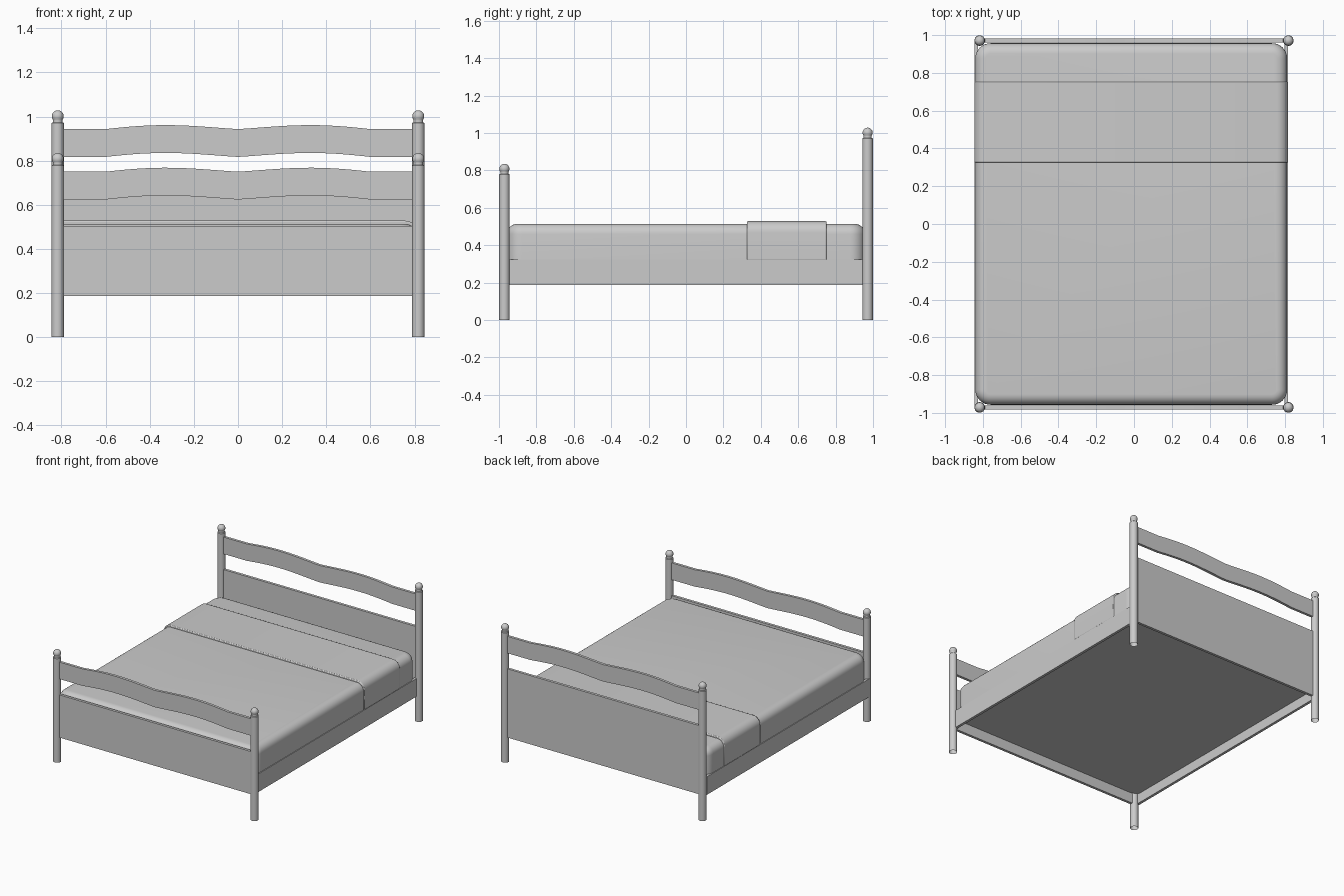
import bpy, bmesh, math

if "Cube" in bpy.data.objects:
    bpy.data.objects.remove(bpy.data.objects["Cube"])

PX, PY, R = 0.817, 0.971, 0.028   # post centre and radius


def finish(name, bm, smooth=False):
    bmesh.ops.recalc_face_normals(bm, faces=bm.faces)
    me = bpy.data.meshes.new(name)
    bm.to_mesh(me)
    bm.free()
    ob = bpy.data.objects.new(name, me)
    bpy.context.collection.objects.link(ob)
    if smooth:
        bpy.ops.object.select_all(action='DESELECT')
        ob.select_set(True)
        bpy.context.view_layer.objects.active = ob
        bpy.ops.object.shade_smooth_by_angle(angle=math.radians(35))
    return ob


def add_box(bm, x0, x1, y0, y1, z0, z1):
    vs = bmesh.ops.create_cube(bm, size=1)["verts"]
    for v in vs:
        v.co.x = x1 if v.co.x > 0 else x0
        v.co.y = y1 if v.co.y > 0 else y0
        v.co.z = z1 if v.co.z > 0 else z0


def extrude_xz(name, pts, y0, y1, smooth=True):
    """Closed outline in x/z, given thickness along y."""
    bm = bmesh.new()
    a = [bm.verts.new((x, y0, z)) for x, z in pts]
    b = [bm.verts.new((x, y1, z)) for x, z in pts]
    n = len(pts)
    bm.faces.new(a)
    bm.faces.new(b[::-1])
    for i in range(n):
        j = (i + 1) % n
        bm.faces.new((a[i], a[j], b[j], b[i]))
    return finish(name, bm, smooth)


def post(name, x, y, top, n=24):
    """Turned post with a short neck and a ball finial."""
    rb = 0.027
    zc = top + 0.028
    prof = [(R, 0), (R, top - 0.003), (R - 0.003, top), (0.022, top), (0.022, top + 0.009)]
    a0 = math.asin(0.022 / rb)
    for i in range(9):
        a = math.pi - a0 - (math.pi - a0 - 0.15) * i / 8
        prof.append((rb * math.sin(a), zc + rb * math.cos(a)))
    bm = bmesh.new()
    rings = [[bm.verts.new((x + r * math.cos(2 * math.pi * k / n),
                            y + r * math.sin(2 * math.pi * k / n), z))
              for k in range(n)] for r, z in prof]
    for p, q in zip(rings, rings[1:]):
        for k in range(n):
            m = (k + 1) % n
            bm.faces.new((p[k], p[m], q[m], q[k]))
    bm.faces.new(rings[-1])
    finish(name, bm, True)


# Head and foot ends: posts, flat panel, wavy rail
for end, y, top, panel_top, rail_z in (("head", PY, 0.973, 0.70, 0.817),
                                       ("foot", -PY, 0.78, 0.505, 0.624)):
    for side, s in (("left", -1), ("right", 1)):
        post(f"{end}_post_{side}", s * PX, y, top)

    bm = bmesh.new()
    add_box(bm, -PX, PX, y - 0.01, y + 0.01, 0.186, panel_top)
    finish(f"{end}_panel", bm)

    xs = [-PX] + [-0.6 + 1.2 * i / 32 for i in range(33)] + [PX]
    wave = [(x, 0.018 * math.sin(math.pi * min(abs(x) / 0.6, 1) ** 1.15)) for x in xs]
    outline = ([(x, rail_z + w) for x, w in wave] +
               [(x, rail_z + 0.126 + w) for x, w in reversed(wave)])
    extrude_xz(f"{end}_wavy_rail", outline, y - 0.01, y + 0.01)

# Bed frame: thin side rails
X0, X1, Y1, T = -0.845, 0.816, 0.96, 0.02
for name, x in (("side_rail_left", X0), ("side_rail_right", X1 - T)):
    bm = bmesh.new()
    add_box(bm, x, x + T, -Y1, Y1, 0.187, 0.322)
    finish(name, bm)

# Mattress: rounded upright corners and rounded top edge
bm = bmesh.new()
add_box(bm, -0.84, 0.811, -0.957, 0.957, 0.26, 0.514)
upright = [e for e in bm.edges if abs(e.verts[0].co.z - e.verts[1].co.z) > 0.1]
bmesh.ops.bevel(bm, geom=upright, offset=0.08, segments=8, profile=0.5, affect='EDGES')
rim = [e for e in bm.edges if all(v.co.z > 0.51 for v in e.verts)]
bmesh.ops.bevel(bm, geom=rim, offset=0.055, segments=6, profile=0.5, affect='EDGES')
finish("mattress", bm, True)

# Folded sheet band draped over the mattress
bx0, bx1, bz, br = -0.845, 0.816, 0.528, 0.06
arc = [math.pi / 2 * i / 8 for i in range(9)]
outline = [(bx0, 0.32)]
outline += [(bx0 + br - br * math.cos(a), bz - br + br * math.sin(a)) for a in arc]
outline += [(bx1 - br + br * math.sin(a), bz - br + br * math.cos(a)) for a in arc]
outline += [(bx1, 0.32)]
band = extrude_xz("sheet_fold", outline, 0.325, 0.752)
bev = band.modifiers.new("soft_edge", 'BEVEL')
bev.width = 0.006
bev.segments = 2
bev.limit_method = 'ANGLE'
bev.angle_limit = math.radians(50)
